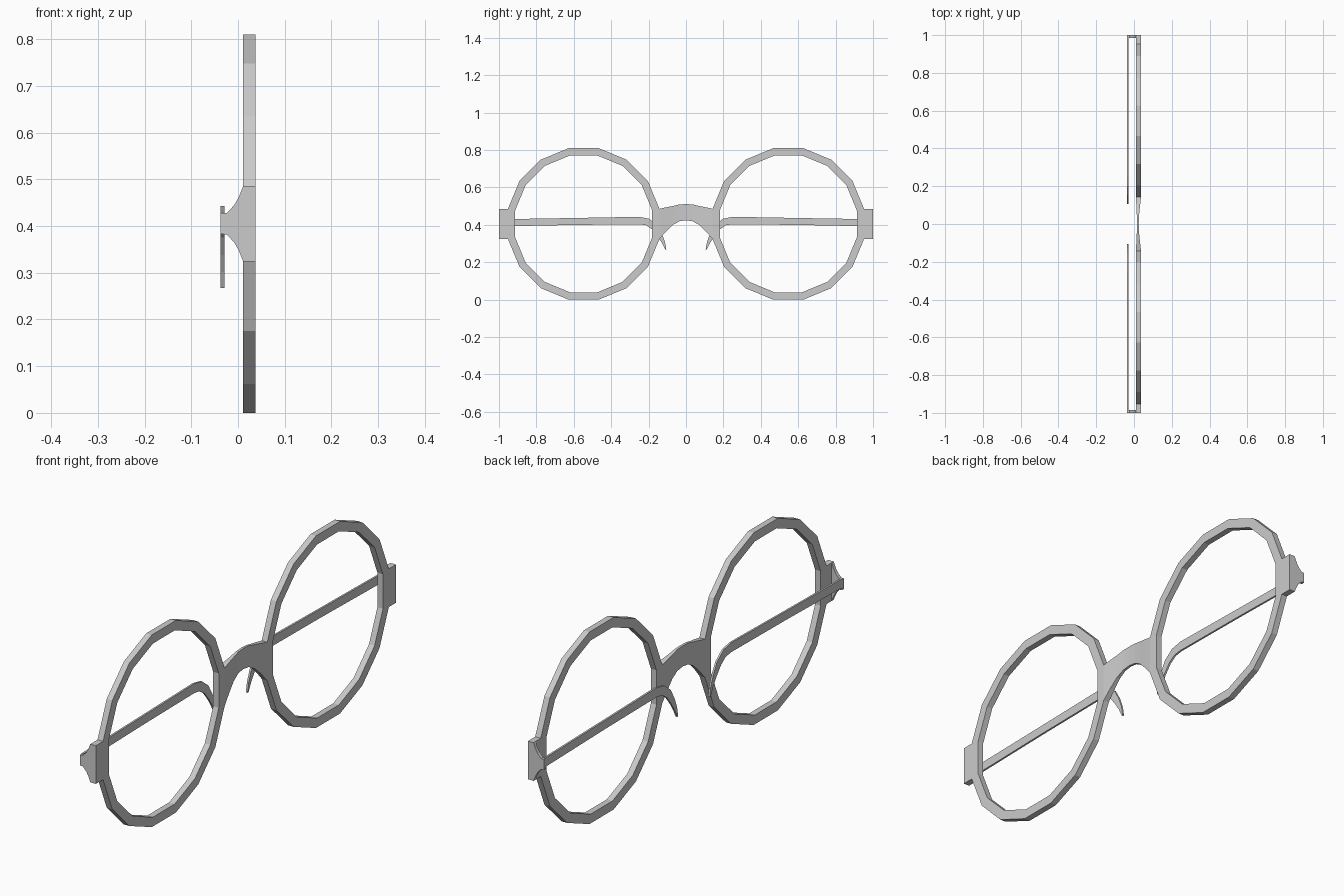
import bpy
import bmesh
from math import cos, sin, pi, hypot

if "Cube" in bpy.data.objects:
    bpy.data.objects.remove(bpy.data.objects["Cube"])

R_OUT = 0.405 / cos(pi / 16)      # 16-sided rim
R_IN = 0.366 / cos(pi / 16)
CY, CZ = 0.547, 0.405             # lens centre
XB, XF = 0.011, 0.037             # back and front of the frame
H = R_OUT * sin(pi / 16)          # half height of the side flat


def make(name, verts, faces):
    bm = bmesh.new()
    vs = [bm.verts.new(v) for v in verts]
    for f in faces:
        bm.faces.new([vs[i] for i in f])
    bmesh.ops.recalc_face_normals(bm, faces=bm.faces)
    me = bpy.data.meshes.new(name)
    bm.to_mesh(me)
    bm.free()
    ob = bpy.data.objects.new(name, me)
    bpy.context.collection.objects.link(ob)
    return ob


def loft(name, sections, cap_start=True, cap_end=True):
    """Skin a row of four-point cross-sections."""
    verts = [p for s in sections for p in s]
    faces = []
    for k in range(len(sections) - 1):
        for i in range(4):
            j = (i + 1) % 4
            faces.append((4 * k + i, 4 * k + j, 4 * k + 4 + j, 4 * k + 4 + i))
    if cap_start:
        faces.append((3, 2, 1, 0))
    if cap_end:
        n = len(verts)
        faces.append((n - 4, n - 3, n - 2, n - 1))
    return make(name, verts, faces)


def upright(y, lo, hi, xb, xf):
    return [(xb, y, lo), (xf, y, lo), (xf, y, hi), (xb, y, hi)]


def rim(name, s):
    verts, faces = [], []
    for i in range(16):
        a = (i + 0.5) * pi / 8
        for r, x in ((R_OUT, XB), (R_OUT, XF), (R_IN, XF), (R_IN, XB)):
            verts.append((x, s * (CY + r * cos(a)), CZ + r * sin(a)))
    for i in range(16):
        n = (i + 1) % 16
        for k in range(4):
            # outer wall is left open where the bridge and end piece join
            if k == 0 and i in (7, 15):
                continue
            m = (k + 1) % 4
            faces.append((4 * i + k, 4 * i + m, 4 * n + m, 4 * n + k))
    make(name, verts, faces)


def temple(name, s):
    # centreline y, z and width, from hinge to ear tip
    path = [(0.990, 0.411, 0.038), (0.600, 0.418, 0.037), (0.250, 0.423, 0.040),
            (0.205, 0.415, 0.038), (0.168, 0.387, 0.035), (0.140, 0.345, 0.027),
            (0.120, 0.305, 0.017), (0.108, 0.268, 0.006)]
    secs = []
    for i, (y, z, w) in enumerate(path):
        a, b = path[max(i - 1, 0)], path[min(i + 1, len(path) - 1)]
        dy, dz = b[0] - a[0], b[1] - a[1]
        d = hypot(dy, dz)
        ny, nz = dz / d * w / 2, -dy / d * w / 2
        secs.append([(-0.037, s * (y - ny), z - nz), (-0.029, s * (y - ny), z - nz),
                     (-0.029, s * (y + ny), z + nz), (-0.037, s * (y + ny), z + nz)])
    loft(name, secs)


for s, side in ((1, "left"), (-1, "right")):
    rim(side + "_rim", s)
    # block outside the rim
    loft(side + "_end_piece", [upright(s * (CY + 0.405), CZ - H, CZ + H, XB, XF),
                               upright(s * 1.0, CZ - H, CZ + H, XB, XF)], cap_start=False)
    # flared plate running back to the temple
    flare = [(XB, H), (0.002, 0.058), (-0.008, 0.040), (-0.024, 0.023), (-0.037, 0.022)]
    loft(side + "_hinge_plate",
         [[(x, s * 0.986, CZ - h), (x, s * 1.0, CZ - h),
           (x, s * 1.0, CZ + h), (x, s * 0.986, CZ + h)] for x, h in flare])
    temple(side + "_temple", s)

# arched bridge, thinner in the middle
half = [(0.142, CZ - H, CZ + H, XB, XF), (0.105, 0.366, 0.494, 0.012, 0.033),
        (0.070, 0.400, 0.501, 0.014, 0.029), (0.035, 0.419, 0.509, 0.015, 0.026),
        (0.0, 0.424, 0.511, 0.015, 0.025)]
full = half + [(-p[0],) + p[1:] for p in reversed(half[:-1])]
loft("bridge", [upright(*p) for p in full], cap_start=False, cap_end=False)
